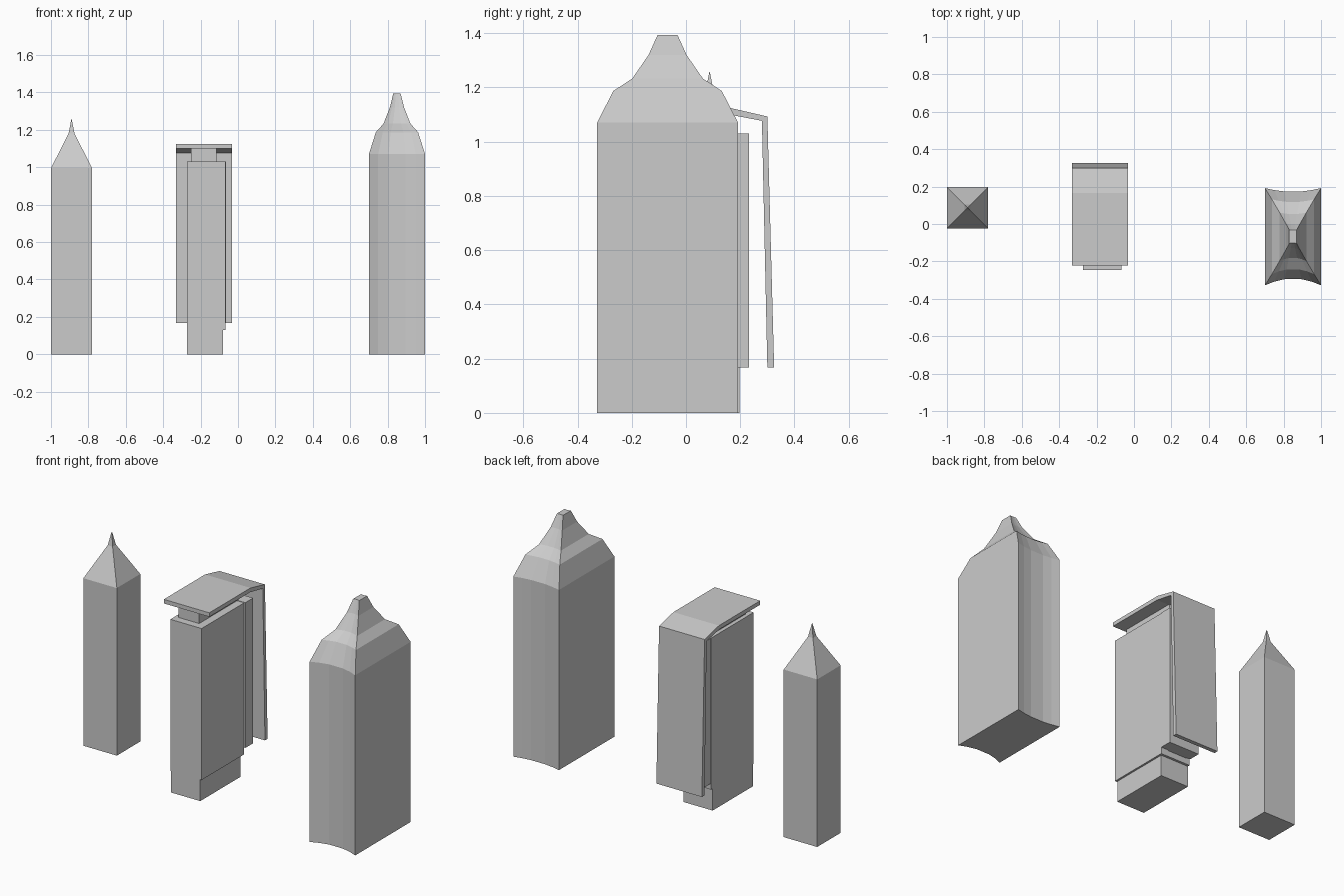
import bpy

if "Cube" in bpy.data.objects:
    bpy.data.objects.remove(bpy.data.objects["Cube"])


def make_mesh(name, verts, faces):
    me = bpy.data.meshes.new(name)
    me.from_pydata(verts, [], faces)
    me.validate()
    ob = bpy.data.objects.new(name, me)
    bpy.context.collection.objects.link(ob)
    return ob


def loft(name, rings):
    """Stack of equal-sized rings, capped at both ends."""
    n = len(rings[0])
    verts = [p for ring in rings for p in ring]
    faces = [tuple(reversed(range(n))), tuple(range(len(verts) - n, len(verts)))]
    for r in range(len(rings) - 1):
        for i in range(n):
            j = (i + 1) % n
            faces.append((r * n + i, r * n + j, (r + 1) * n + j, (r + 1) * n + i))
    return make_mesh(name, verts, faces)


def rect(x0, x1, y0, y1, z):
    return [(x0, y0, z), (x1, y0, z), (x1, y1, z), (x0, y1, z)]


def box(name, x0, x1, y0, y1, z0, z1):
    return loft(name, [rect(x0, x1, y0, y1, z0), rect(x0, x1, y0, y1, z1)])


# Slim square tower with pyramid roof and needle tip
cx, cy = -0.89, 0.087
slim = [(0.11, 0), (0.11, 0.995), (0.016, 1.18), (0.001, 1.257)]
loft("slim_tower", [rect(cx - h, cx + h, cy - h, cy + h, z) for h, z in slim])


# Wide tower with concave front and back and a stepped crown
def concave_ring(hx, hy, z):
    curve = [(-1, 0), (-0.67, 0.6), (-0.3, 1), (0.3, 1), (0.67, 0.6), (1, 0)]
    s = hx / 0.15
    front = [(0.85 + hx * u, -0.068 - hy + 0.033 * s * d, z) for u, d in curve]
    back = [(0.85 + hx * u, -0.068 + hy - 0.018 * s * d, z) for u, d in reversed(curve)]
    return front + back


crown = [(0.15, 0.26, 0), (0.15, 0.26, 1.07), (0.113, 0.2, 1.187),
         (0.072, 0.13, 1.233), (0.038, 0.07, 1.32), (0.02, 0.037, 1.393)]
loft("wide_tower", [concave_ring(*c) for c in crown])

# Middle tower: base, main shaft, rear shaft and neck below the canopy
box("middle_base", -0.273, -0.08, -0.24, 0.14, 0, 0.13)
box("middle_shaft", -0.273, -0.068, -0.245, 0.155, 0.13, 1.03)
box("rear_shaft", -0.273, -0.064, 0.16, 0.233, 0.167, 1.03)
box("shaft_link", -0.25, -0.115, 0.12, 0.2, 0.167, 1.03)
box("canopy_neck", -0.25, -0.115, -0.2, 0.17, 1.03, 1.1)

# Canopy: flat roof folding down into the leaning back wall
profile = [(-0.222, 1.1), (0.16, 1.1), (0.28, 1.077), (0.30, 0.167),
           (0.325, 0.167), (0.30, 1.093), (0.165, 1.124), (-0.222, 1.124)]
loft("folded_canopy", [[(x, y, z) for y, z in profile] for x in (-0.332, -0.033)])
